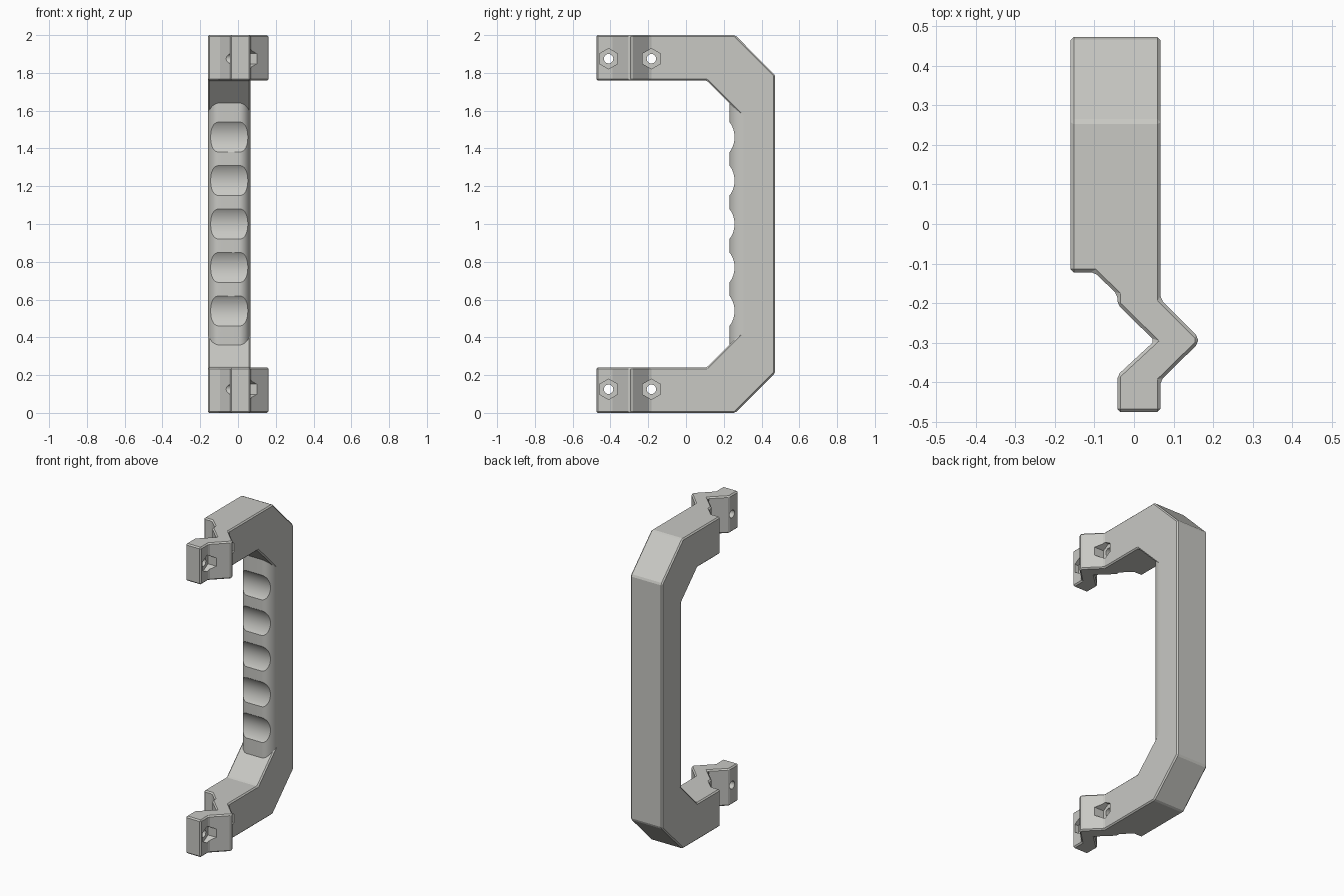
import bpy, bmesh, math
from mathutils import Matrix, Vector

if "Cube" in bpy.data.objects:
    bpy.data.objects.remove(bpy.data.objects["Cube"])

grey = bpy.data.materials.new("light_warm_grey")
grey.diffuse_color = (0.58, 0.58, 0.55, 1)
grey.use_nodes = True
grey.node_tree.nodes["Principled BSDF"].inputs["Base Color"].default_value = grey.diffuse_color


def prism(name, points, lo, hi, axis):
    """Extrude a closed outline along x (points are y,z) or z (points are x,y)."""
    def place(p, t):
        return (t, p[0], p[1]) if axis == 'x' else (p[0], p[1], t)
    bm = bmesh.new()
    face = bm.faces.new([bm.verts.new(place(p, lo)) for p in points])
    ext = bmesh.ops.extrude_face_region(bm, geom=[face])
    moved = [v for v in ext["geom"] if isinstance(v, bmesh.types.BMVert)]
    bmesh.ops.translate(bm, verts=moved, vec=Vector(place((0, 0), hi - lo)))
    bmesh.ops.recalc_face_normals(bm, faces=bm.faces)
    mesh = bpy.data.meshes.new(name)
    bm.to_mesh(mesh)
    bm.free()
    mesh.materials.append(grey)
    obj = bpy.data.objects.new(name, mesh)
    bpy.context.collection.objects.link(obj)
    return obj


def circle(cy, cz, r, n, start=0.0):
    return [(cy + r * math.cos(start + 2 * math.pi * i / n),
             cz + r * math.sin(start + 2 * math.pi * i / n)) for i in range(n)]


def apply(obj, mod):
    bpy.context.view_layer.objects.active = obj
    bpy.ops.object.modifier_apply(modifier=mod.name)


def boolean(obj, cutter, operation='DIFFERENCE'):
    mod = obj.modifiers.new("bool", 'BOOLEAN')
    mod.operation, mod.solver, mod.object = operation, 'EXACT', cutter
    apply(obj, mod)
    bpy.data.objects.remove(cutter)


X0, X1 = -0.16, 0.067

# frame: C-shaped side outline crossed with the zigzag plan of the clamp arms
lower = [(0.31, 0.44), (0.11, 0.24), (-0.475, 0.24), (-0.475, 0.0),
         (0.26, 0.0), (0.472, 0.212)]
side = lower + [(y, 2 - z) for y, z in reversed(lower)]
frame = prism("handle_frame", side, -0.3, 0.3, 'x')
plan = [(X0, 0.6), (X0, -0.122), (-0.10, -0.122), (-0.042, -0.178),
        (-0.042, -0.203), (0.052, -0.295), (-0.042, -0.382), (-0.042, -0.6),
        (X1, -0.6), (X1, -0.395), (0.162, -0.302), (0.162, -0.285), (X1, -0.19), (X1, 0.6)]
boolean(frame, prism("plan_cutter", plan, -0.2, 2.2, 'z'), 'INTERSECT')

# small chamfer on all edges
bevel = frame.modifiers.new("chamfer", 'BEVEL')
bevel.width, bevel.segments = 0.008, 1
bevel.limit_method, bevel.angle_limit = 'ANGLE', math.radians(25)
apply(frame, bevel)

# bolt holes and hexagonal nut pockets
for z in (0.125, 1.875):
    for y in (-0.41, -0.183):
        boolean(frame, prism("bolt_cutter", circle(y, z, 0.025, 32), -0.4, 0.4, 'x'))
        boolean(frame, prism("nut_cutter", circle(y, z, 0.054, 6, math.pi / 2), 0.04, 0.4, 'x'))

# grip: rounded front corners, ends buried in the frame diagonals
RX, RY, N = 0.06, 0.08, 16
arc = [(RX * (1 - math.cos(a)), RY * (1 - math.sin(a)))
       for a in (math.pi / 2 * i / N for i in range(N + 1))]
outline = ([(X0 + 0.004, 0.335), (X0, 0.325)] + [(X0 + x, 0.23 + y) for x, y in arc]
           + [(X1 - x, 0.23 + y) for x, y in reversed(arc)]
           + [(X1, 0.325), (X1 - 0.004, 0.335)])
grip = prism("finger_grip", outline, 0.3, 1.7, 'z')

# five finger scallops
for i in range(5):
    z = 1 + (i - 2) * 0.23
    boolean(grip, prism("finger_cutter", circle(0.257 - 0.132, z, 0.132, 96), -0.4, 0.4, 'x'))

# smooth curved areas, keep chamfers crisp
for obj in (frame, grip):
    bpy.ops.object.select_all(action='DESELECT')
    obj.select_set(True)
    bpy.context.view_layer.objects.active = obj
    bpy.ops.object.shade_smooth_by_angle(angle=math.radians(15))
